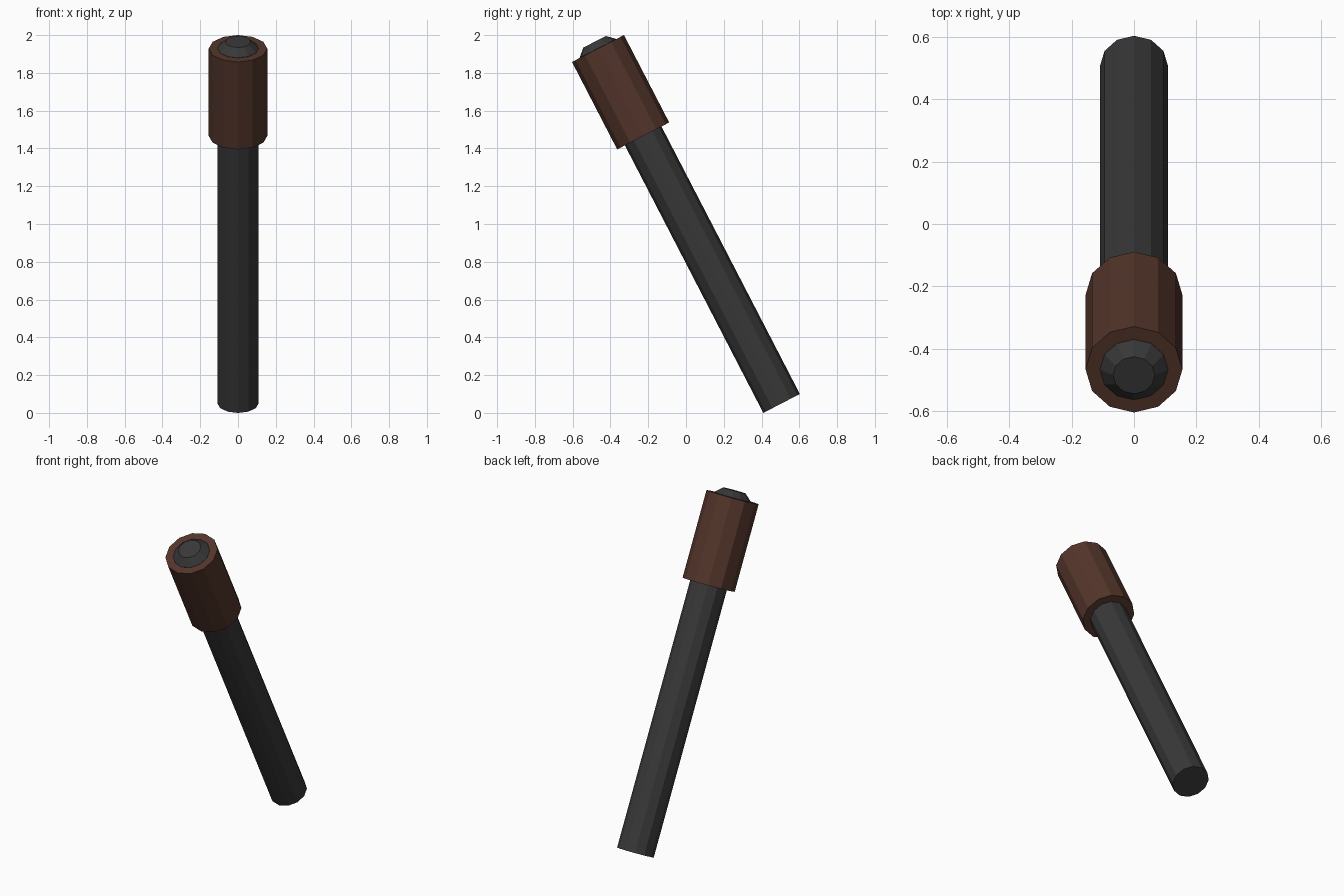
import bpy, bmesh
from math import sin, cos, pi, atan2, hypot
from mathutils import Matrix

if "Cube" in bpy.data.objects:
    bpy.data.objects.remove(bpy.data.objects["Cube"])

SIDES = 12
BOTTOM = (0.506, 0.050)   # y, z of the axis at the lower end
TOP = (-0.466, 1.929)     # y, z of the axis at the grip's outer end
LENGTH = hypot(TOP[0] - BOTTOM[0], TOP[1] - BOTTOM[1])
TILT = atan2(BOTTOM[0] - TOP[0], TOP[1] - BOTTOM[1])
PLACE = Matrix.Translation((0, BOTTOM[0], BOTTOM[1])) @ Matrix.Rotation(TILT, 4, 'X')


def material(name, rgb):
    mat = bpy.data.materials.new(name)
    mat.diffuse_color = (*rgb, 1)
    mat.use_nodes = True
    mat.node_tree.nodes["Principled BSDF"].inputs["Base Color"].default_value = mat.diffuse_color
    return mat


def turned(name, profile, mat):
    """Closed, flat-shaded 12-sided solid from (radius, height) pairs along the tilted axis."""
    bm = bmesh.new()
    rings = [[bm.verts.new((r * cos(2 * pi * i / SIDES), r * sin(2 * pi * i / SIDES), h))
              for i in range(SIDES)] for r, h in profile]
    for lower, upper in zip(rings, rings[1:]):
        for i in range(SIDES):
            j = (i + 1) % SIDES
            bm.faces.new((lower[i], lower[j], upper[j], upper[i]))
    bm.faces.new(rings[0][::-1])
    bm.faces.new(rings[-1])
    mesh = bpy.data.meshes.new(name)
    bm.to_mesh(mesh)
    bm.free()
    mesh.materials.append(mat)
    obj = bpy.data.objects.new(name, mesh)
    obj.matrix_world = PLACE
    bpy.context.collection.objects.link(obj)
    return obj


dark = material("dark_metal", (0.04, 0.04, 0.04))
brown = material("brown_grip", (0.087, 0.036, 0.024))

# Rod with a chamfered end poking out of the grip
turned("rod", [(0.109, 0), (0.109, LENGTH + 0.001), (0.067, LENGTH + 0.04)], dark)
# Thicker sleeve around the upper quarter
turned("grip", [(0.155, LENGTH - 0.521), (0.155, LENGTH)], brown)
